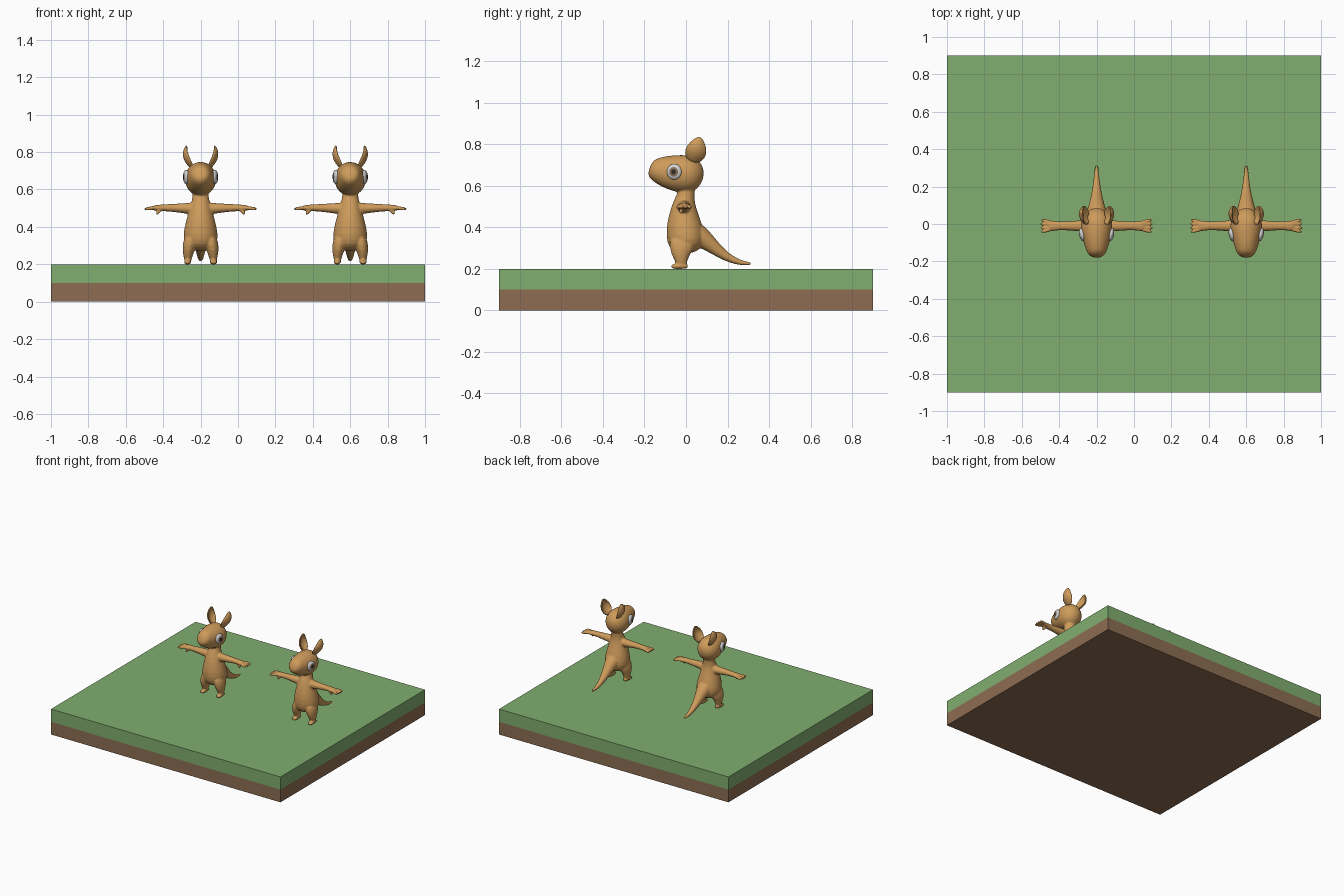
import bpy, bmesh, math
from mathutils import Vector, Matrix

if "Cube" in bpy.data.objects:
    bpy.data.objects.remove(bpy.data.objects["Cube"])

X, Y = Vector((1, 0, 0)), Vector((0, 1, 0))


def material(name, rgb):
    m = bpy.data.materials.new(name)
    m.diffuse_color = (*rgb, 1)
    m.use_nodes = True
    m.node_tree.nodes["Principled BSDF"].inputs["Base Color"].default_value = m.diffuse_color
    return m


FUR = material("tan fur", (0.62, 0.33, 0.105))
GRASS = material("grass green", (0.22, 0.42, 0.16))
EARTH = material("earth brown", (0.27, 0.155, 0.085))
WHITE = material("eye white", (0.65, 0.65, 0.65))
IRIS = material("iris brown", (0.24, 0.15, 0.09))
PUPIL = material("pupil dark", (0.03, 0.025, 0.02))


def make_object(name, bm, *mats):
    bmesh.ops.recalc_face_normals(bm, faces=bm.faces)
    me = bpy.data.meshes.new(name)
    bm.to_mesh(me)
    bm.free()
    for m in mats:
        me.materials.append(m)
    for p in me.polygons:
        p.use_smooth = True
    ob = bpy.data.objects.new(name, me)
    bpy.context.collection.objects.link(ob)
    return ob


def loft(bm, rings, u, n=24):
    """Closed tube through rings (x, y, z, radius along u, radius across)."""
    pts = [Vector(r[:3]) for r in rings]
    loops = []
    for i, r in enumerate(rings):
        t = (pts[min(i + 1, len(pts) - 1)] - pts[max(i - 1, 0)]).normalized()
        v = t.cross(u).normalized()
        angles = [2 * math.pi * k / n for k in range(n)]
        loops.append([bm.verts.new(pts[i] + u * r[3] * math.cos(a) + v * r[4] * math.sin(a))
                      for a in angles])
    for a, b in zip(loops, loops[1:]):
        for k in range(n):
            bm.faces.new((a[k], a[(k + 1) % n], b[(k + 1) % n], b[k]))
    bm.faces.new(loops[0][::-1])
    bm.faces.new(loops[-1])


# Ground slab: two layers
def slab(name, z0, z1, mat):
    bm = bmesh.new()
    bmesh.ops.create_cube(bm, size=1, matrix=Matrix.Translation((0, 0, (z0 + z1) / 2))
                          @ Matrix.Diagonal((2, 1.8, z1 - z0, 1)))
    ob = make_object(name, bm, mat)
    for p in ob.data.polygons:
        p.use_smooth = False


slab("earth_layer", 0, 0.1, EARTH)
slab("grass_layer", 0.1, 0.2, GRASS)

# Body: overlapping lofts fused by a voxel remesh
bm = bmesh.new()
# torso
loft(bm, [(0, 0.005, 0.272, 0.03, 0.03), (0, 0.003, 0.295, 0.075, 0.075),
          (0, 0, 0.335, 0.096, 0.093), (0, -0.008, 0.40, 0.087, 0.089),
          (0, -0.012, 0.47, 0.067, 0.069), (0, -0.008, 0.53, 0.05, 0.049),
          (0, 0.003, 0.57, 0.04, 0.038), (0, 0.003, 0.62, 0.045, 0.045)], X)
# head and snout
loft(bm, [(0, 0.085, 0.652, 0.015, 0.017), (0, 0.073, 0.653, 0.048, 0.052),
          (0, 0.04, 0.655, 0.077, 0.084), (0, 0, 0.655, 0.087, 0.093),
          (0, -0.05, 0.66, 0.083, 0.089), (0, -0.10, 0.668, 0.069, 0.077),
          (0, -0.14, 0.676, 0.056, 0.061), (0, -0.163, 0.682, 0.045, 0.047),
          (0, -0.175, 0.687, 0.022, 0.025)], X)
# tail
loft(bm, [(0, 0.02, 0.38, 0.06, 0.06), (0, 0.06, 0.36, 0.055, 0.055),
          (0, 0.105, 0.328, 0.041, 0.041), (0, 0.155, 0.285, 0.029, 0.028),
          (0, 0.20, 0.254, 0.021, 0.021), (0, 0.25, 0.232, 0.015, 0.014),
          (0, 0.295, 0.225, 0.01, 0.01), (0, 0.315, 0.225, 0.006, 0.006)], X)
for s in (-1, 1):
    # leg and foot
    loft(bm, [(s * 0.045, -0.005, 0.36, 0.03, 0.05), (s * 0.055, -0.02, 0.32, 0.041, 0.066),
              (s * 0.065, -0.027, 0.27, 0.032, 0.046), (s * 0.068, -0.022, 0.235, 0.021, 0.028),
              (s * 0.068, -0.02, 0.21, 0.018, 0.023)], X)
    loft(bm, [(s * 0.068, 0.01, 0.212, 0.01, 0.008), (s * 0.068, 0, 0.213, 0.018, 0.013),
              (s * 0.069, -0.04, 0.213, 0.021, 0.014), (s * 0.07, -0.062, 0.211, 0.018, 0.011),
              (s * 0.07, -0.072, 0.21, 0.01, 0.007)], X)
    # arm and palm
    loft(bm, [(s * 0.02, -0.01, 0.50, 0.035, 0.035), (s * 0.07, -0.01, 0.498, 0.032, 0.029),
              (s * 0.14, -0.01, 0.502, 0.025, 0.022), (s * 0.20, -0.01, 0.502, 0.022, 0.018),
              (s * 0.235, -0.01, 0.502, 0.029, 0.016), (s * 0.262, -0.01, 0.50, 0.028, 0.012)], Y)
    # four fingers and a thumb
    for k in (-1.5, -0.5, 0.5, 1.5):
        tip = 0.308 - 0.006 * abs(k)
        loft(bm, [(s * 0.24, -0.01 + 0.014 * k, 0.501, 0.01, 0.011),
                  (s * 0.275, -0.01 + 0.019 * k, 0.50, 0.009, 0.011),
                  (s * tip, -0.01 + 0.021 * k, 0.493, 0.007, 0.008)], Y, 12)
    loft(bm, [(s * 0.21, -0.02, 0.50, 0.013, 0.013), (s * 0.226, -0.023, 0.483, 0.011, 0.011),
              (s * 0.236, -0.025, 0.463, 0.007, 0.007)], Y, 12)
body = make_object("body", bm, FUR)
body.modifiers.new("round", 'SUBSURF').levels = 1
fuse = body.modifiers.new("fuse", 'REMESH')
fuse.mode = 'VOXEL'
fuse.voxel_size = 0.005
fuse.use_smooth_shade = True
soft = body.modifiers.new("soften", 'SMOOTH')
soft.factor = 0.5
soft.iterations = 5

# Ears: cupped leaves, convex outward
bm = bmesh.new()
ROWS, COLS = 10, 8
grid = []
for i in range(ROWS + 1):
    t = i / ROWS
    w = 0.012 * (1 - t) + 0.039 * math.sin(math.pi * t ** 0.85) ** 0.75 + 0.003
    row = []
    for j in range(COLS + 1):
        v = 2 * j / COLS - 1
        row.append(bm.verts.new((0.048 + 0.135 * t - 0.108 * t * t - 0.5 * w * v * v,
                                 0.034 + 0.032 * t + w * v,
                                 0.715 + 0.118 * t - 0.25 * w * v)))
    grid.append(row)
for a, b in zip(grid, grid[1:]):
    for j in range(COLS):
        bm.faces.new((a[j], a[j + 1], b[j + 1], b[j]))
ears = make_object("ears", bm, FUR)
thick = ears.modifiers.new("thickness", 'SOLIDIFY')
thick.thickness = 0.01
thick.offset = 0
ears.modifiers.new("mirror", 'MIRROR')
sub = ears.modifiers.new("round", 'SUBSURF')
sub.levels = sub.render_levels = 1

# Eyes: flattened domes, coloured by distance from the eye axis
bm = bmesh.new()
bmesh.ops.create_uvsphere(bm, u_segments=28, v_segments=20, radius=1)
for f in bm.faces:
    c = f.calc_center_median()
    r = math.hypot(c.x, c.y)
    f.material_index = 0 if c.z < 0 or r > 0.6 else (1 if r > 0.25 else 2)
bm.transform(Matrix.Translation((0.077, -0.057, 0.667))
             @ Matrix.Rotation(math.radians(-12), 4, 'Z')
             @ Matrix.Rotation(math.radians(90), 4, 'Y')
             @ Matrix.Diagonal((0.038, 0.036, 0.016, 1)))
eyes = make_object("eyes", bm, WHITE, IRIS, PUPIL)
eyes.modifiers.new("mirror", 'MIRROR')

# Second animal
for ob in (body, ears, eyes):
    twin = ob.copy()
    twin.name = "second_" + ob.name
    bpy.context.collection.objects.link(twin)
    ob.location.x = -0.2
    twin.location.x = 0.6
